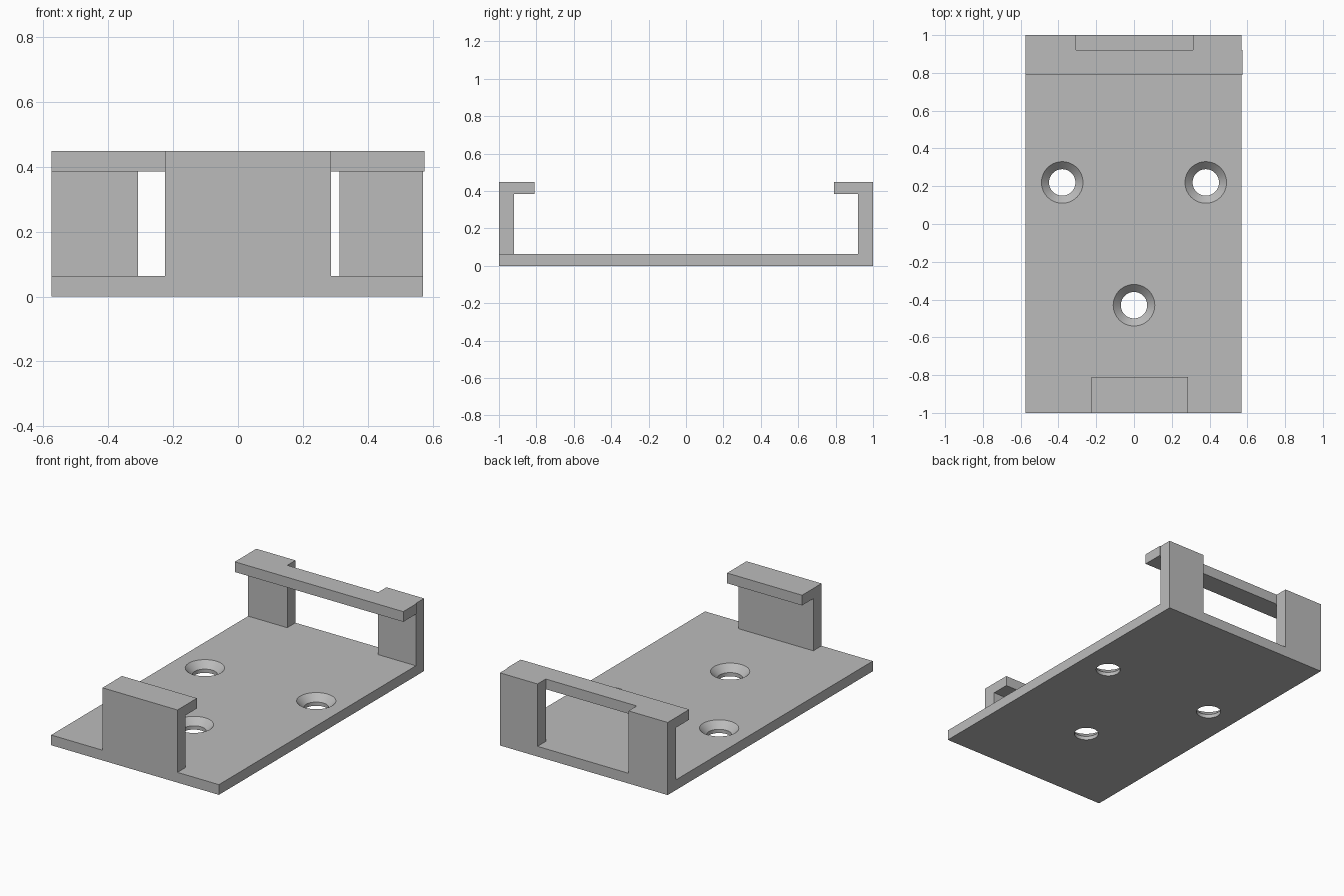
import bpy
import bmesh
from math import radians

cube = bpy.data.objects.get("Cube")
if cube:
    bpy.data.objects.remove(cube, do_unlink=True)

grey = bpy.data.materials.new("plain grey")
grey.use_nodes = True
colour = (0.5, 0.5, 0.5, 1)
grey.diffuse_color = colour
grey.node_tree.nodes["Principled BSDF"].inputs["Base Color"].default_value = colour

LEFT, RIGHT = 0.57, -0.575      # bracket sides
FLOOR, LIP, TOP = 0.063, 0.385, 0.448
WALL = 0.92                     # inner face of both end walls


def extrude_x(name, profile, x0, x1):
    """Extrude a (y, z) outline along x."""
    bm = bmesh.new()
    face = bm.faces.new([bm.verts.new((x0, y, z)) for y, z in profile])
    out = bmesh.ops.extrude_face_region(bm, geom=[face])["geom"]
    verts = [v for v in out if isinstance(v, bmesh.types.BMVert)]
    bmesh.ops.translate(bm, verts=verts, vec=(x1 - x0, 0, 0))
    bmesh.ops.recalc_face_normals(bm, faces=bm.faces)
    mesh = bpy.data.meshes.new(name)
    bm.to_mesh(mesh)
    bm.free()
    obj = bpy.data.objects.new(name, mesh)
    bpy.context.collection.objects.link(obj)
    mesh.materials.append(grey)
    return obj


def box(name, x0, x1, y0, y1, z0, z1):
    return extrude_x(name, [(y0, z0), (y1, z0), (y1, z1), (y0, z1)], x0, x1)


def cut(target, cutter):
    mod = target.modifiers.new(cutter.name, "BOOLEAN")
    mod.operation = "DIFFERENCE"
    mod.solver = "EXACT"
    mod.object = cutter
    cutter.hide_render = True
    cutter.hide_viewport = True
    cutter.display_type = "WIRE"


# Bracket: floor, end walls and inward lips in one profile
bracket = extrude_x("bracket", [
    (-1, 0), (1, 0), (1, TOP), (0.79, TOP), (0.79, LIP), (WALL, LIP),
    (WALL, FLOOR), (-WALL, FLOOR), (-WALL, LIP), (-0.81, LIP),
    (-0.81, TOP), (-1, TOP)], RIGHT, LEFT)

# Trim the front clip to a narrow tab, and open the back wall
cutters = [
    box("front_trim_right", -0.8, -0.225, -1.1, -0.7, FLOOR, 0.6),
    box("front_trim_left", 0.287, 0.8, -1.1, -0.7, FLOOR, 0.6),
    box("back_window", -0.308, 0.313, WALL, 1.1, FLOOR, 0.6),
]

# Countersunk screw holes
for i, (x, y) in enumerate([(-0.38, 0.22), (0.38, 0.22), (0, -0.43)]):
    bpy.ops.mesh.primitive_cylinder_add(vertices=64, radius=0.07, depth=0.4, location=(x, y, 0))
    bore = bpy.context.object
    bore.name = f"screw_bore_{i}"
    # Slope continues a little above the floor for a clean cut
    bpy.ops.mesh.primitive_cone_add(vertices=64, radius1=0.06, radius2=0.12,
                                    depth=0.06, location=(x, y, 0.043))
    sink = bpy.context.object
    sink.name = f"screw_countersink_{i}"
    for obj in (bore, sink):
        obj.data.materials.append(grey)
        cutters.append(obj)

for cutter in cutters:
    cut(bracket, cutter)

# Bake the cuts, then smooth only the round holes
bpy.context.view_layer.update()
result = bpy.data.meshes.new_from_object(
    bracket.evaluated_get(bpy.context.evaluated_depsgraph_get()))
bracket.modifiers.clear()
bracket.data = result
for cutter in cutters:
    bpy.data.objects.remove(cutter, do_unlink=True)
bpy.ops.object.select_all(action="DESELECT")
bracket.select_set(True)
bpy.context.view_layer.objects.active = bracket
bpy.ops.object.shade_smooth_by_angle(angle=radians(25))

# Back lip stands slightly proud of the left side
box("back_lip_edge", LEFT, -RIGHT, 0.79, WALL, LIP, TOP)
